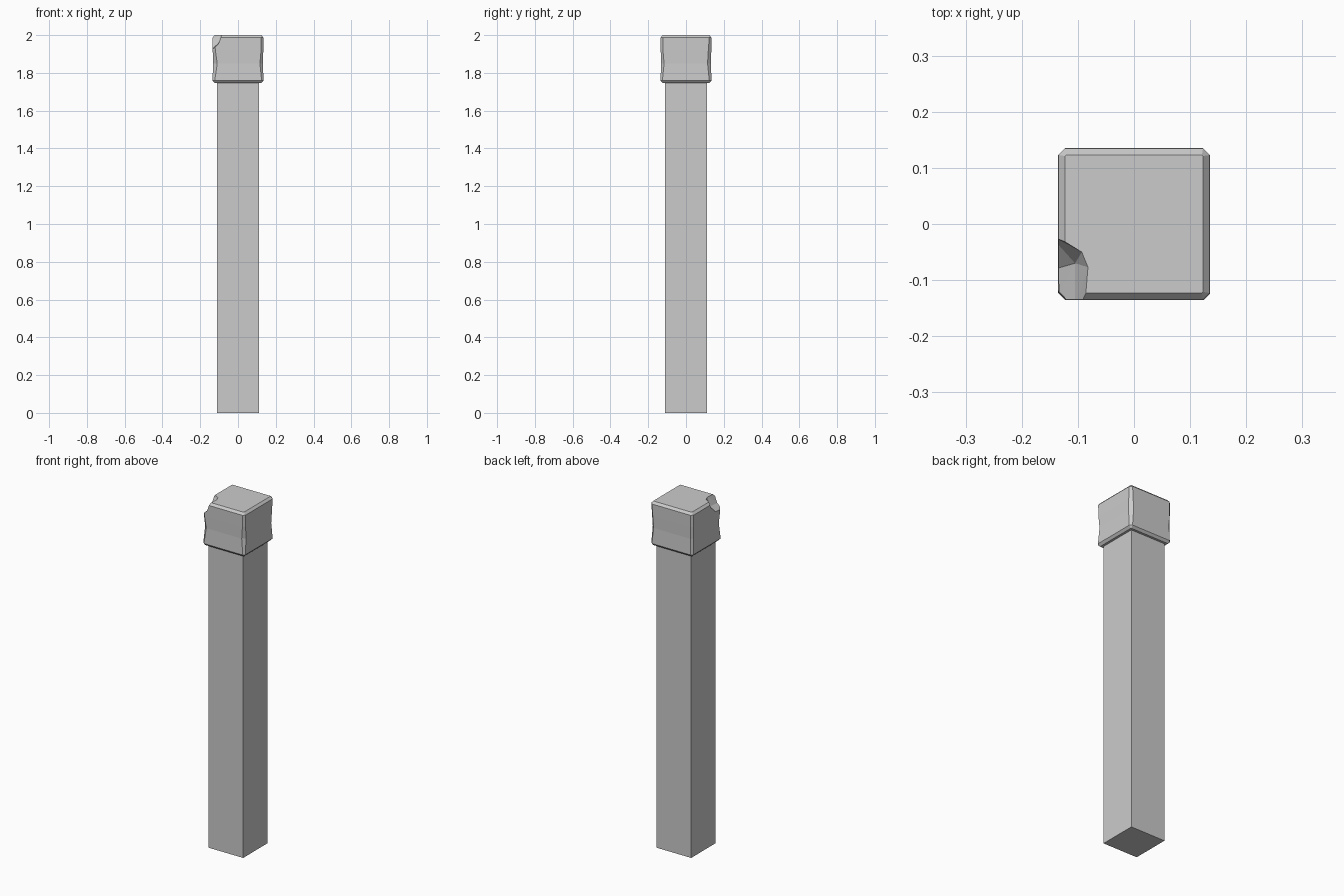
import bpy, bmesh

if "Cube" in bpy.data.objects:
    bpy.data.objects.remove(bpy.data.objects["Cube"])

def make_object(name, bm):
    bmesh.ops.recalc_face_normals(bm, faces=bm.faces[:])
    mesh = bpy.data.meshes.new(name)
    bm.to_mesh(mesh)
    bm.free()
    obj = bpy.data.objects.new(name, mesh)
    bpy.context.collection.objects.link(obj)
    return obj

def octagon(h, corners):
    """Square of half width h, each corner cut by its own amount."""
    pts = []
    signs = [(-1, -1), (1, -1), (1, 1), (-1, 1)]
    for i, ((sx, sy), c) in enumerate(zip(signs, corners)):
        a, b = (sx * h, sy * (h - c)), (sx * (h - c), sy * h)
        pts += [a, b] if i % 2 == 0 else [b, a]
    return pts

# Square shaft
bm = bmesh.new()
bmesh.ops.create_cube(bm, size=1)
for v in bm.verts:
    v.co.x *= 0.22
    v.co.y *= 0.22
    v.co.z = (v.co.z + 0.5) * 1.76
make_object("post_shaft", bm)

# Worn block cap: stacked rings with uneven vertical chamfers
levels = [
    (1.746, 0.123, (0.002, 0.002, 0.002, 0.002)),
    (1.759, 0.135, (0.012, 0.010, 0.012, 0.012)),
    (1.850, 0.132, (0.022, 0.016, 0.018, 0.010)),
    (1.920, 0.134, (0.014, 0.012, 0.016, 0.010)),
    (1.987, 0.135, (0.012, 0.012, 0.012, 0.012)),
    (2.000, 0.123, (0.002, 0.002, 0.002, 0.002)),
]
bm = bmesh.new()
rings = [[bm.verts.new((x, y, z)) for x, y in octagon(h, c)] for z, h, c in levels]
for low, high in zip(rings, rings[1:]):
    for i in range(8):
        j = (i + 1) % 8
        bm.faces.new((low[i], low[j], high[j], high[i]))
bm.faces.new(rings[0][::-1])
bm.faces.new(rings[-1])
cap = make_object("post_cap", bm)

# Broken corner at the front left of the top
rim = [(-0.15, -0.015), (-0.12, -0.035), (-0.093, -0.05), (-0.082, -0.077), (-0.088, -0.15)]
floor = [(-0.15, -0.02, 1.975), (-0.14, -0.08, 1.925), (-0.15, -0.15, 1.91),
         (-0.105, -0.07, 1.955), (-0.105, -0.15, 1.95)]
bm = bmesh.new()
for x, y in rim + [(-0.15, -0.15)]:
    bm.verts.new((x, y, 2.0))
    bm.verts.new((x, y, 2.05))
for p in floor:
    bm.verts.new(p)
hull = bmesh.ops.convex_hull(bm, input=bm.verts[:])
inside = [g for g in hull["geom_interior"] if isinstance(g, bmesh.types.BMVert)]
bmesh.ops.delete(bm, geom=inside, context='VERTS')
cutter = make_object("chip_cutter", bm)
cutter.hide_render = True

mod = cap.modifiers.new("chip", 'BOOLEAN')
mod.operation = 'DIFFERENCE'
mod.solver = 'EXACT'
mod.object = cutter
bpy.context.view_layer.objects.active = cap
cap.select_set(True)
bpy.ops.object.modifier_apply(modifier="chip")
bpy.data.objects.remove(cutter, do_unlink=True)
